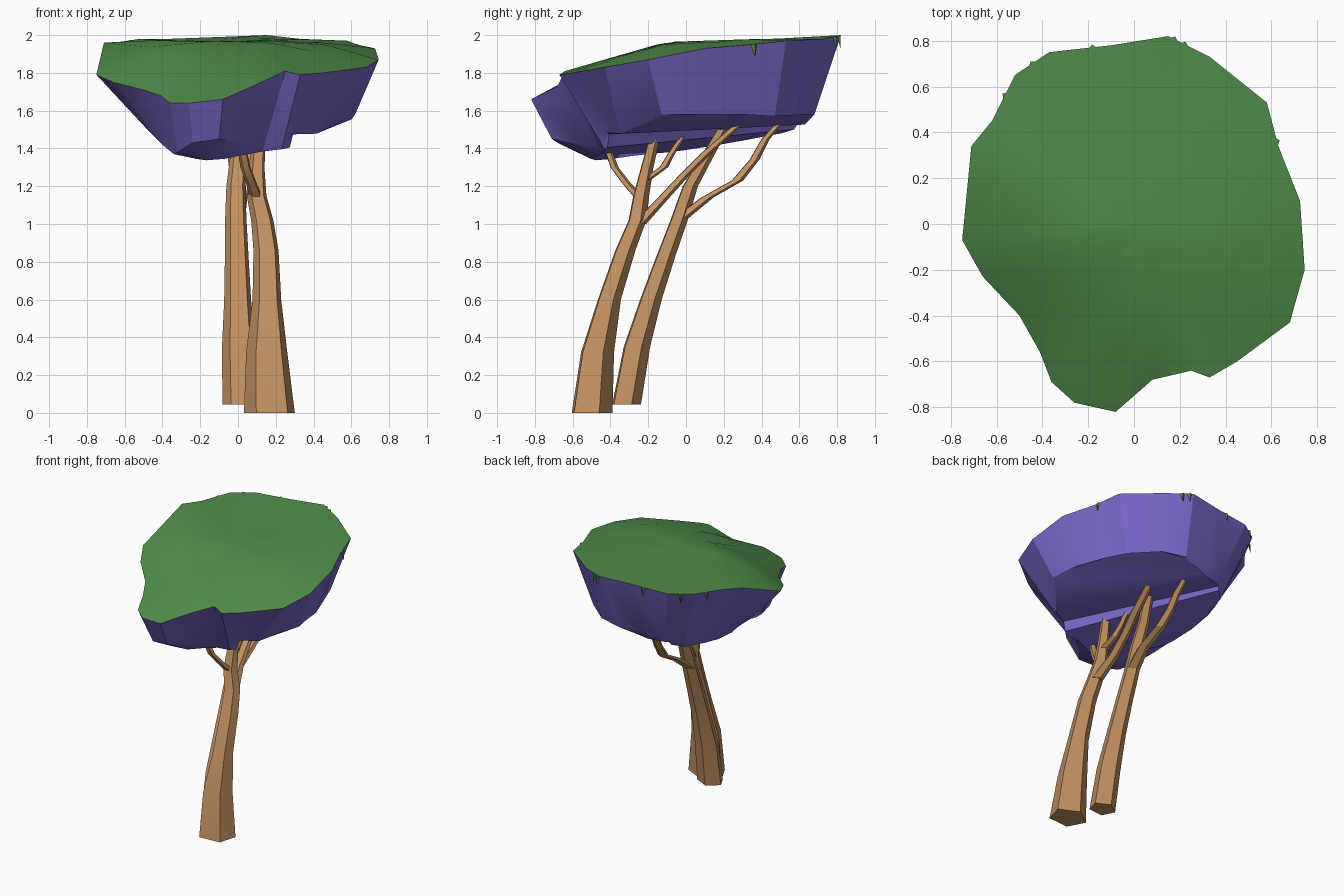
import bpy
import bmesh
import math
import random
from mathutils import Vector

random.seed(4)
start_cube = bpy.data.objects.get("Cube")
if start_cube:
    bpy.data.objects.remove(start_cube, do_unlink=True)


def make_material(name, color):
    material = bpy.data.materials.new(name)
    material.use_nodes = True
    material.diffuse_color = color
    shader = material.node_tree.nodes["Principled BSDF"]
    shader.inputs["Base Color"].default_value = color
    shader.inputs["Roughness"].default_value = 0.9
    return material


green = make_material("leaf green", (0.082, 0.27, 0.07, 1))
purple = make_material("underside purple", (0.2, 0.14, 0.6, 1))
brown = make_material("bark brown", (0.55, 0.29, 0.125, 1))


def finish(bm, name, material, angle):
    """Turn a bmesh into a named object with smoothing below the given angle."""
    bmesh.ops.recalc_face_normals(bm, faces=bm.faces)
    mesh = bpy.data.meshes.new(name)
    bm.to_mesh(mesh)
    bm.free()
    mesh.materials.append(material)
    obj = bpy.data.objects.new(name, mesh)
    bpy.context.collection.objects.link(obj)
    bpy.ops.object.select_all(action="DESELECT")
    obj.select_set(True)
    bpy.context.view_layer.objects.active = obj
    bpy.ops.object.shade_smooth_by_angle(angle=math.radians(angle))


def loft(bm, rings):
    """Bridge closed rings of equal length with quads."""
    rows = [[bm.verts.new(point) for point in ring] for ring in rings]
    for lower, upper in zip(rows, rows[1:]):
        count = len(lower)
        for i in range(count):
            j = (i + 1) % count
            bm.faces.new((lower[i], lower[j], upper[j], upper[i]))
    return rows


# Canopy outline: upper rim and lower hem, matched point by point
rim = [
    (-.75, -.07, 1.79), (-.66, -.23, 1.75), (-.5, -.4, 1.71), (-.41, -.56, 1.68),
    (-.36, -.69, 1.64), (-.26, -.78, 1.64), (-.08, -.82, 1.66), (.08, -.68, 1.73),
    (.25, -.64, 1.81), (.33, -.67, 1.79), (.45, -.6, 1.8), (.68, -.43, 1.83),
    (.745, -.2, 1.87), (.725, .1, 1.93), (.63, .34, 1.95), (.58, .53, 1.97),
    (.33, .73, 1.98), (.15, .82, 2), (-.1, .78, 1.99), (-.37, .75, 1.98),
    (-.52, .65, 1.98), (-.62, .45, 1.965), (-.71, .34, 1.96),
]
hem = [
    (-.52, -.04, 1.55), (-.48, -.15, 1.5), (-.4, -.27, 1.42), (-.34, -.42, 1.37),
    (-.32, -.55, 1.38), (-.24, -.68, 1.43), (-.1, -.71, 1.45), (.03, -.55, 1.42),
    (.14, -.46, 1.42), (.24, -.45, 1.43), (.3, -.42, 1.49), (.42, -.35, 1.48),
    (.62, -.13, 1.58), (.6, .08, 1.58), (.52, .3, 1.58), (.45, .47, 1.57),
    (.27, .63, 1.58), (.1, .68, 1.58), (-.08, .66, 1.57), (-.26, .62, 1.55),
    (-.36, .53, 1.53), (-.44, .36, 1.54), (-.5, .2, 1.55),
]


def crown_height(x, y):
    """Gently rising crown that falls away towards the front."""
    z = 1.965 + 0.03 * y
    z -= 0.25 * max(0, -y - 0.1)
    z -= 0.2 * max(0, -x - y - 0.4)
    return z + random.uniform(-0.008, 0.004)


# Green leafy top
bm = bmesh.new()
crown_rings = [rim]
for factor in (0.62, 0.25):
    crown_rings.append([
        (x * factor, y * factor, crown_height(x * factor, y * factor)) for x, y, _ in rim])
inner = loft(bm, crown_rings)[-1]
centre = bm.verts.new((0, 0, crown_height(0, 0)))
for i, vert in enumerate(inner):
    bm.faces.new((vert, inner[(i + 1) % len(inner)], centre))
finish(bm, "canopy_top", green, 30)

# The base steps up across a slanting direction
step_normal = Vector((0.87, 0.49, 0))
step_edges = (0.035, 0.055, 0.2)


def across(x, y):
    return step_normal.x * x + step_normal.y * y


def base_height(x, y):
    """Low floor, one step up to a flat strip, then a rising panel."""
    distance = across(x, y)
    if distance < step_edges[0] + 0.002:
        return max(1.335, 1.44 + 0.13 * x + 0.17 * y)
    return 1.495 + 0.05 * y + 0.25 * max(0, distance - step_edges[2])


# Purple bowl: walls, then a floor cut along the step
bm = bmesh.new()
floor_ring = []
for x, y, _ in hem:
    narrowing = min(1, max(0, -across(x, y) - 0.05) / 0.4)
    factor = 0.97 - 0.27 * narrowing
    floor_ring.append((x * factor, y * factor, 1.4))
floor_faces = [bm.faces.new(loft(bm, [rim, hem, floor_ring])[-1])]
for edge in step_edges:
    geometry = set(floor_faces)
    for face in floor_faces:
        geometry.update(face.edges)
        geometry.update(face.verts)
    bmesh.ops.bisect_plane(
        bm, geom=list(geometry), dist=0.0001,
        plane_co=step_normal * edge, plane_no=step_normal)
    floor_faces = [f for f in bm.faces if all(abs(v.co.z - 1.4) < 0.0001 for v in f.verts)]
for vert in {v for face in floor_faces for v in face.verts}:
    vert.co.z = base_height(vert.co.x, vert.co.y)
finish(bm, "canopy_underside", purple, 25)

# Small leaf tips hanging over the rear rim
bm = bmesh.new()
for index, fraction in ((14, 0.1), (16, 0.6), (16, 0.85), (18, 0.3), (19, 0.5), (20, 0.45)):
    a, b = Vector(rim[index]), Vector(rim[index + 1])
    along = (b - a).normalized() * 0.015
    root = a.lerp(b, fraction)
    outward = Vector((root.x, root.y, 0)).normalized() * 0.012
    tip = root + outward - Vector((0, 0, 0.07))
    corners = [bm.verts.new(p) for p in (root - along, root + along, root + outward, tip)]
    for i in range(4):
        bm.faces.new([v for j, v in enumerate(corners) if j != i])
finish(bm, "leaf_tips", green, 20)


def limb(name, path, sides=5):
    """Faceted tapering limb along points of x, y, z, radius."""
    bm = bmesh.new()
    rings = []
    for x, y, z, radius in path:
        ring = []
        for i in range(sides):
            angle = math.tau * i / sides + 0.4
            ring.append((x + radius * math.cos(angle), y + 0.82 * radius * math.sin(angle), z))
        rings.append(ring)
    rows = loft(bm, rings)
    bm.faces.new(rows[0])
    bm.faces.new(rows[-1])
    finish(bm, name, brown, 25)


# Two leaning trunks
limb("front_trunk", [
    (.17, -.505, 0, .142), (.155, -.475, .32, .115), (.155, -.41, .6, .08),
    (.15, -.325, .86, .07), (.13, -.26, 1.02, .062), (.1, -.24, 1.15, .055),
    (.1, -.21, 1.29, .044), (.11, -.17, 1.45, .038)])
limb("rear_trunk", [
    (.015, -.32, .045, .1), (.005, -.265, .35, .092), (0, -.19, .6, .075),
    (-.005, -.11, .83, .066), (-.01, -.04, 1.02, .06), (-.01, .02, 1.2, .053),
    (0, .1, 1.34, .045), (.03, .19, 1.5, .038)])

# Branches reaching into the canopy
limb("front_branch", [
    (.1, -.24, 1.13, .036), (.07, -.32, 1.22, .03), (.04, -.38, 1.3, .028),
    (.02, -.42, 1.41, .025)])
limb("middle_branch", [
    (.1, -.22, 1.23, .036), (.08, -.12, 1.3, .03), (.06, -.08, 1.37, .025),
    (.05, -.02, 1.46, .022)])
limb("long_branch", [
    (.13, -.25, 1, .048), (.09, -.12, 1.14, .04), (.08, 0, 1.27, .036),
    (.09, .1, 1.37, .036), (.1, .28, 1.53, .03)])
limb("rear_branch", [
    (-.01, -.03, 1.03, .052), (.01, .11, 1.14, .043), (0, .27, 1.23, .04),
    (-.02, .36, 1.34, .034), (-.03, .42, 1.45, .029), (-.04, .49, 1.53, .025)])
